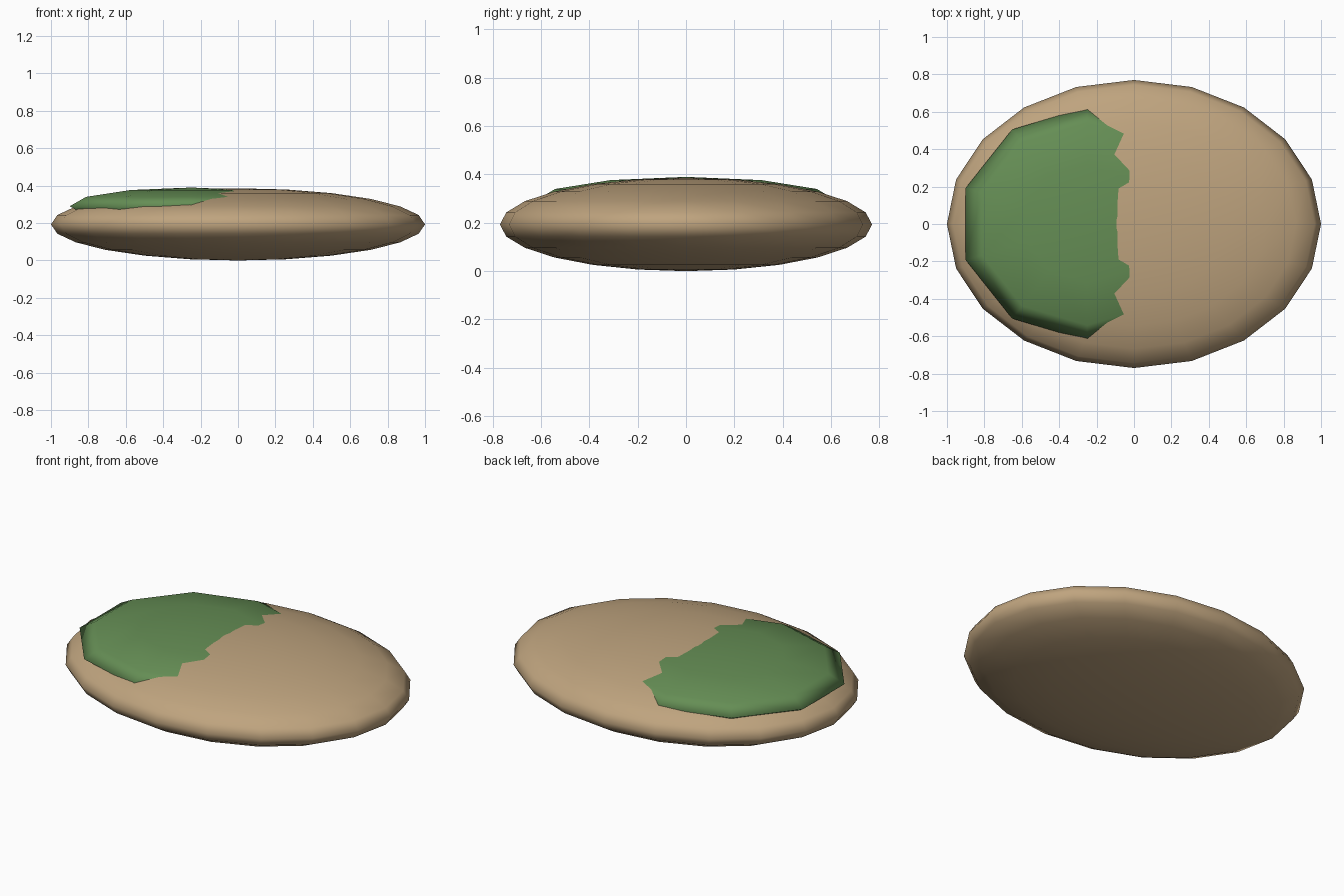
import bpy

if "Cube" in bpy.data.objects:
    bpy.data.objects.remove(bpy.data.objects["Cube"])


def ellipsoid(name, segments, rings, center, radii, color):
    bpy.ops.mesh.primitive_uv_sphere_add(segments=segments, ring_count=rings, radius=1, location=center)
    ob = bpy.context.object
    ob.name = name
    ob.scale = radii
    bpy.ops.object.transform_apply(location=False, rotation=False, scale=True)
    bpy.ops.object.shade_smooth()
    mat = bpy.data.materials.new(name + "_color")
    mat.diffuse_color = color
    mat.use_nodes = True
    mat.node_tree.nodes["Principled BSDF"].inputs["Base Color"].default_value = mat.diffuse_color
    ob.data.materials.append(mat)
    return ob


# Flattened sandy body
ellipsoid("sand_mound", 20, 12, (0, 0, 0.193), (1.0, 0.77, 0.193), (0.52, 0.37, 0.21, 1))
# Off-centre grass cap sunk into the body
ellipsoid("grass_patch", 10, 6, (-0.25, 0, 0.29), (0.683, 0.625, 0.1), (0.13, 0.27, 0.09, 1))
